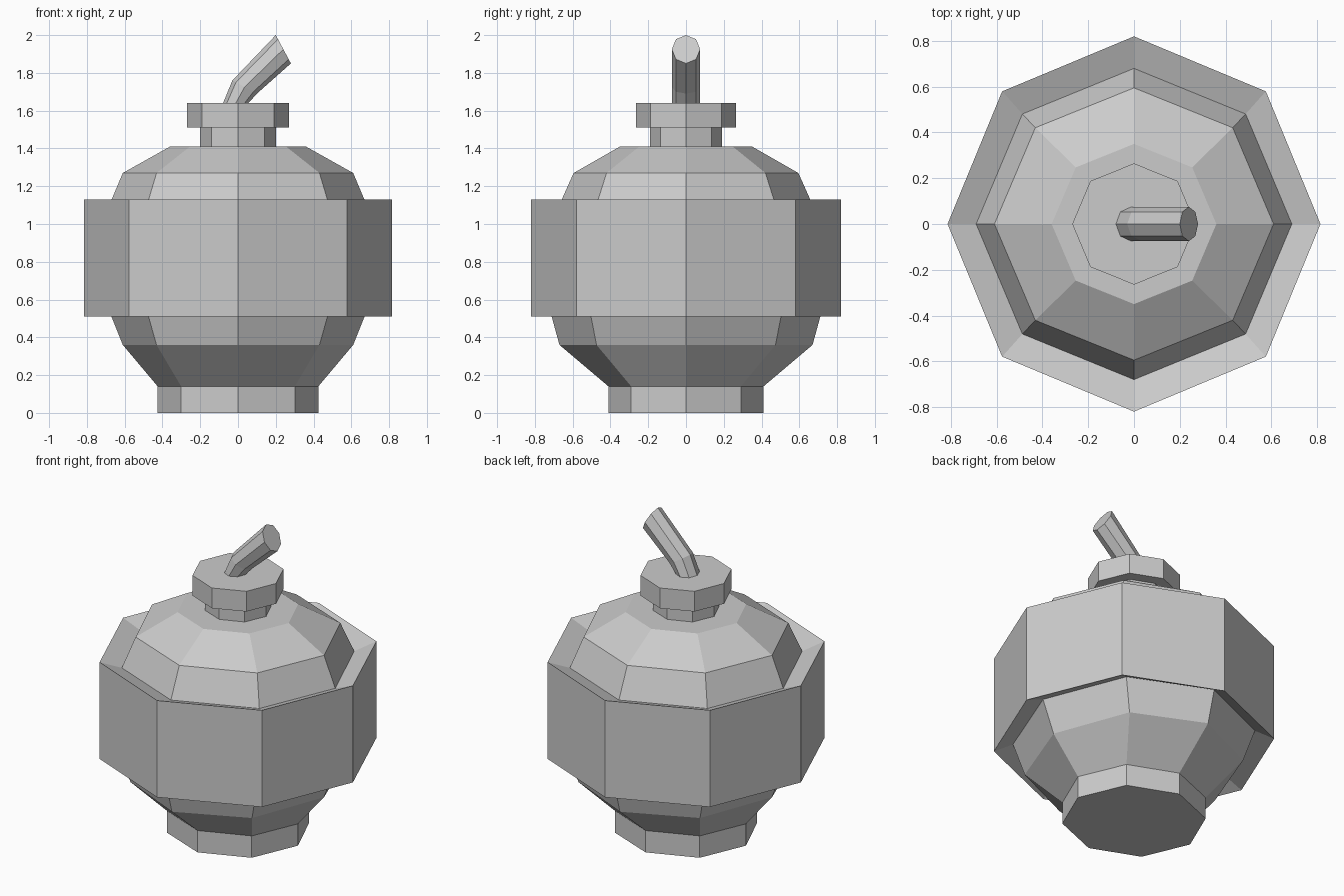
import bpy, bmesh
from math import cos, sin, pi

if "Cube" in bpy.data.objects:
    bpy.data.objects.remove(bpy.data.objects["Cube"])

SIDES = 8


def loft(name, rings):
    """Capped octagonal loft; ring = (centre x, centre z, x radius, y radius, x-axis tilt in z)."""
    bm = bmesh.new()
    loops = []
    for cx, cz, rx, ry, tilt in rings:
        loop = []
        for i in range(SIDES):
            a = 2 * pi * i / SIDES
            loop.append(bm.verts.new((cx + rx * cos(a), ry * sin(a), cz + tilt * cos(a))))
        loops.append(loop)
    for lo, hi in zip(loops, loops[1:]):
        for i in range(SIDES):
            j = (i + 1) % SIDES
            bm.faces.new((lo[i], lo[j], hi[j], hi[i]))
    bm.faces.new(loops[0][::-1])
    bm.faces.new(loops[-1])
    bmesh.ops.recalc_face_normals(bm, faces=bm.faces[:])
    mesh = bpy.data.meshes.new(name)
    bm.to_mesh(mesh)
    bm.free()
    obj = bpy.data.objects.new(name, mesh)
    bpy.context.collection.objects.link(obj)
    return obj


def turned(name, profile):
    """Upright loft from (z, x radius, y radius) rows."""
    return loft(name, [(0, z, rx, ry, 0) for z, rx, ry in profile])


# Foot
turned("foot", [(0, 0.425, 0.41), (0.14, 0.425, 0.41)])

# Body: lower bowl, groove, raised band, groove, domed shoulder
turned("body", [
    (0.14, 0.425, 0.41),
    (0.36, 0.61, 0.67),
    (0.56, 0.69, 0.725),
    (0.51, 0.815, 0.82),
    (1.13, 0.815, 0.82),
    (1.08, 0.69, 0.68),
    (1.27, 0.61, 0.595),
    (1.41, 0.36, 0.35),
])

# Neck and cap
turned("neck", [(1.41, 0.2, 0.19), (1.51, 0.2, 0.19)])
turned("cap", [(1.51, 0.27, 0.265), (1.64, 0.27, 0.265)])

# Bent fuse with a slanted tip
loft("fuse", [
    (-0.012, 1.64, 0.067, 0.075, 0),
    (0.035, 1.725, 0.065, 0.075, -0.035),
    (0.24, 1.925, 0.04, 0.075, -0.075),
])
